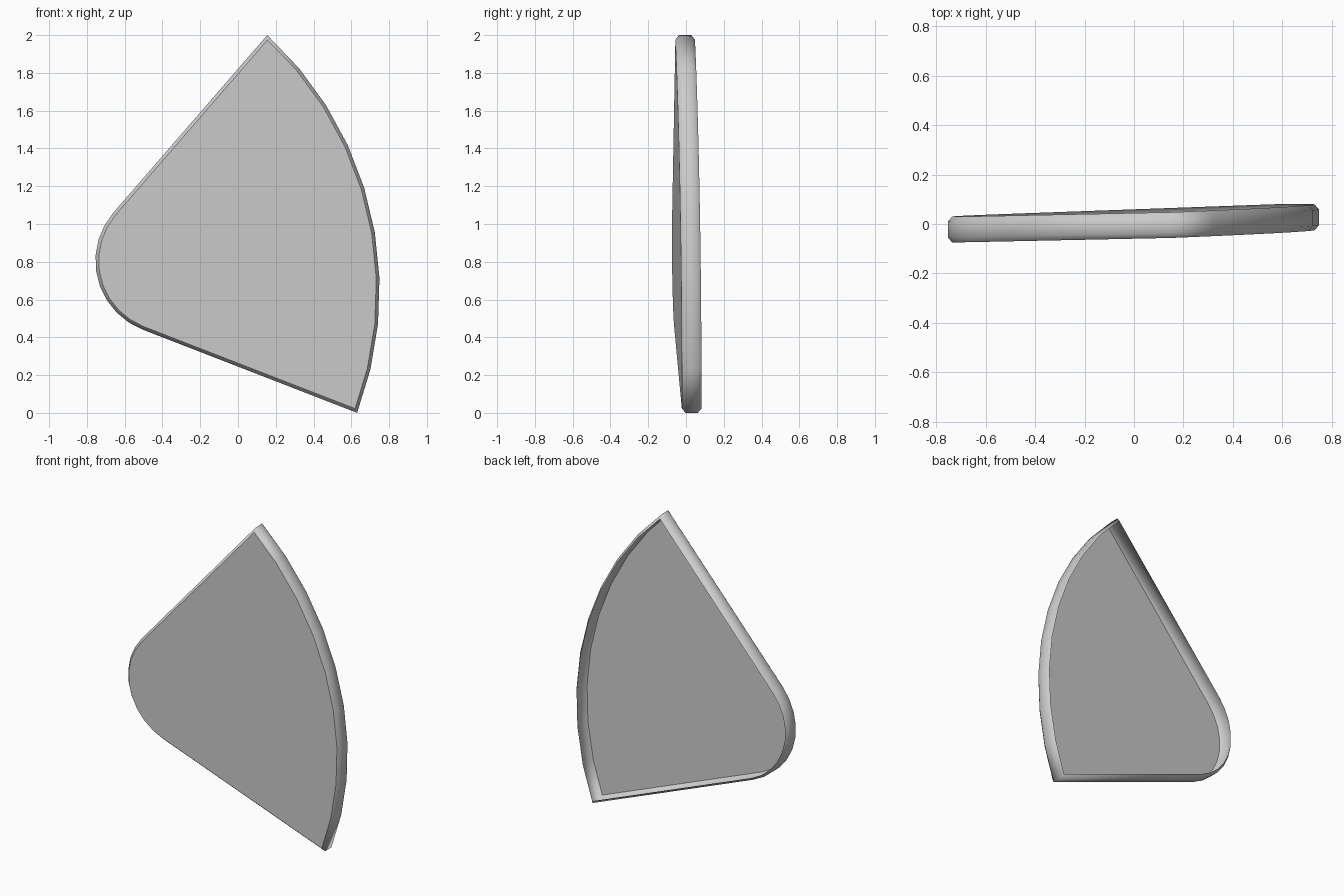
import bpy, bmesh
from math import radians, cos, sin
from mathutils import Vector

if "Cube" in bpy.data.objects:
    bpy.data.objects.remove(bpy.data.objects["Cube"])


def arc(cx, cz, r, a0, a1, n):
    angles = [radians(a0 + (a1 - a0) * i / n) for i in range(n + 1)]
    return [Vector((cx + r * cos(a), cz + r * sin(a))) for a in angles]


def inset(pts, d):
    """Shrink a counter-clockwise outline by d with mitred corners."""
    out = []
    for i, p in enumerate(pts):
        e1 = (p - pts[i - 1]).normalized()
        e2 = (pts[(i + 1) % len(pts)] - p).normalized()
        n1, n2 = Vector((-e1.y, e1.x)), Vector((-e2.y, e2.x))
        out.append(p + (n1 + n2) * d / (1 + n1.dot(n2)))
    return out


# Outline in x,z: wide outer curve, then the rounded narrow end
outline = arc(-1.079, 0.65, 1.829, -20.81, 47.57, 9) + arc(-0.365, 0.805, 0.39, 139, 249, 9)

# Rim section: (depth from the mid plane, inset), front to back
section = [(-0.052, 0.017), (-0.032, 0.0), (0.032, 0.0), (0.052, 0.017)]

bm = bmesh.new()
rings = []
for depth, d in section:
    # the plate leans slightly, so y follows x and z
    rings.append([bm.verts.new((p.x, 0.01 + 0.0324 * p.x - 0.0098 * p.y + depth, p.y))
                  for p in inset(outline, d)])

# Rounded rim wall
n = len(outline)
for a, b in zip(rings, rings[1:]):
    for i in range(n):
        j = (i + 1) % n
        bm.faces.new((a[i], b[i], b[j], a[j])).smooth = True

# Flat front panel; the back stays open as a shallow tray
panel = bm.faces.new(rings[0])
for e in panel.edges:
    e.smooth = False

mesh = bpy.data.meshes.new("fan_shaped_cover")
bm.to_mesh(mesh)
bm.free()
cover = bpy.data.objects.new("fan_shaped_cover", mesh)
bpy.context.collection.objects.link(cover)
